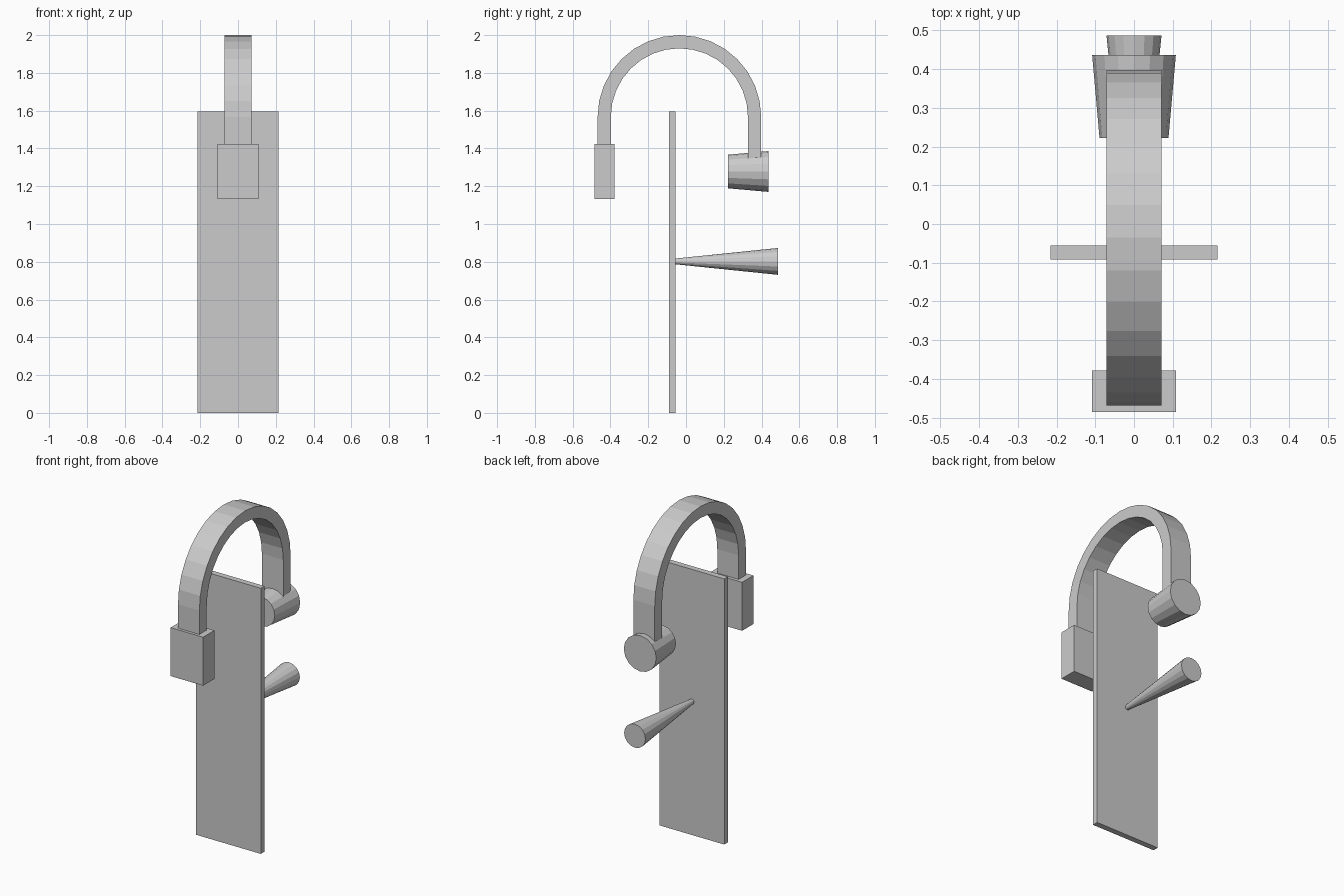
import bpy, bmesh, math
from mathutils import Matrix

if "Cube" in bpy.data.objects:
    bpy.data.objects.remove(bpy.data.objects["Cube"])


def add_object(name, bm):
    bmesh.ops.recalc_face_normals(bm, faces=bm.faces)
    mesh = bpy.data.meshes.new(name)
    bm.to_mesh(mesh)
    bm.free()
    obj = bpy.data.objects.new(name, mesh)
    bpy.context.collection.objects.link(obj)
    return obj


def box(name, lo, hi):
    size = [b - a for a, b in zip(lo, hi)]
    mid = [(a + b) / 2 for a, b in zip(lo, hi)]
    bm = bmesh.new()
    bmesh.ops.create_cube(bm, size=1, matrix=Matrix.Translation(mid) @ Matrix.Diagonal((*size, 1)))
    return add_object(name, bm)


def taper(name, y0, y1, r0, r1, z, sides=16):
    # Tapered cylinder running along +y
    bm = bmesh.new()
    place = Matrix.Translation((0, (y0 + y1) / 2, z)) @ Matrix.Rotation(-math.pi / 2, 4, 'X')
    bmesh.ops.create_cone(bm, cap_ends=True, segments=sides, radius1=r0, radius2=r1,
                          depth=y1 - y0, matrix=place)
    return add_object(name, bm)


def arch(name, half_width, cy, cz, r_in, r_out, front_z, back_z, steps=16):
    # Sections: front leg end, half circle, back leg end
    inner, outer = [], []
    for r, line in ((r_in, inner), (r_out, outer)):
        line.append((cy - r, front_z))
        for i in range(steps + 1):
            a = math.pi * (1 - i / steps)
            line.append((cy + r * math.cos(a), cz + r * math.sin(a)))
        line.append((cy + r, back_z))
    bm = bmesh.new()
    rings = []
    for p, q in zip(inner, outer):
        rings.append([bm.verts.new((x, y, z)) for x, (y, z) in
                      ((-half_width, p), (half_width, p), (half_width, q), (-half_width, q))])
    for a, b in zip(rings, rings[1:]):
        for k in range(4):
            n = (k + 1) % 4
            bm.faces.new((a[k], a[n], b[n], b[k]))
    bm.faces.new(rings[0])
    bm.faces.new(rings[-1])
    return add_object(name, bm)


# Upright panel
box("panel", (-0.215, -0.091, 0), (0.215, -0.056, 1.595))
# Block hanging at the front of the arch
box("front_block", (-0.108, -0.485, 1.132), (0.108, -0.378, 1.423))
# Hooped strap over the panel
arch("strap_arch", 0.071, -0.035, 1.567, 0.363, 0.433, 1.423, 1.34)
# Round knob at the rear of the arch
taper("rear_knob", 0.222, 0.436, 0.089, 0.108, 1.278)
# Tapered handle behind the panel
taper("rear_handle", -0.058, 0.486, 0.015, 0.071, 0.802)
